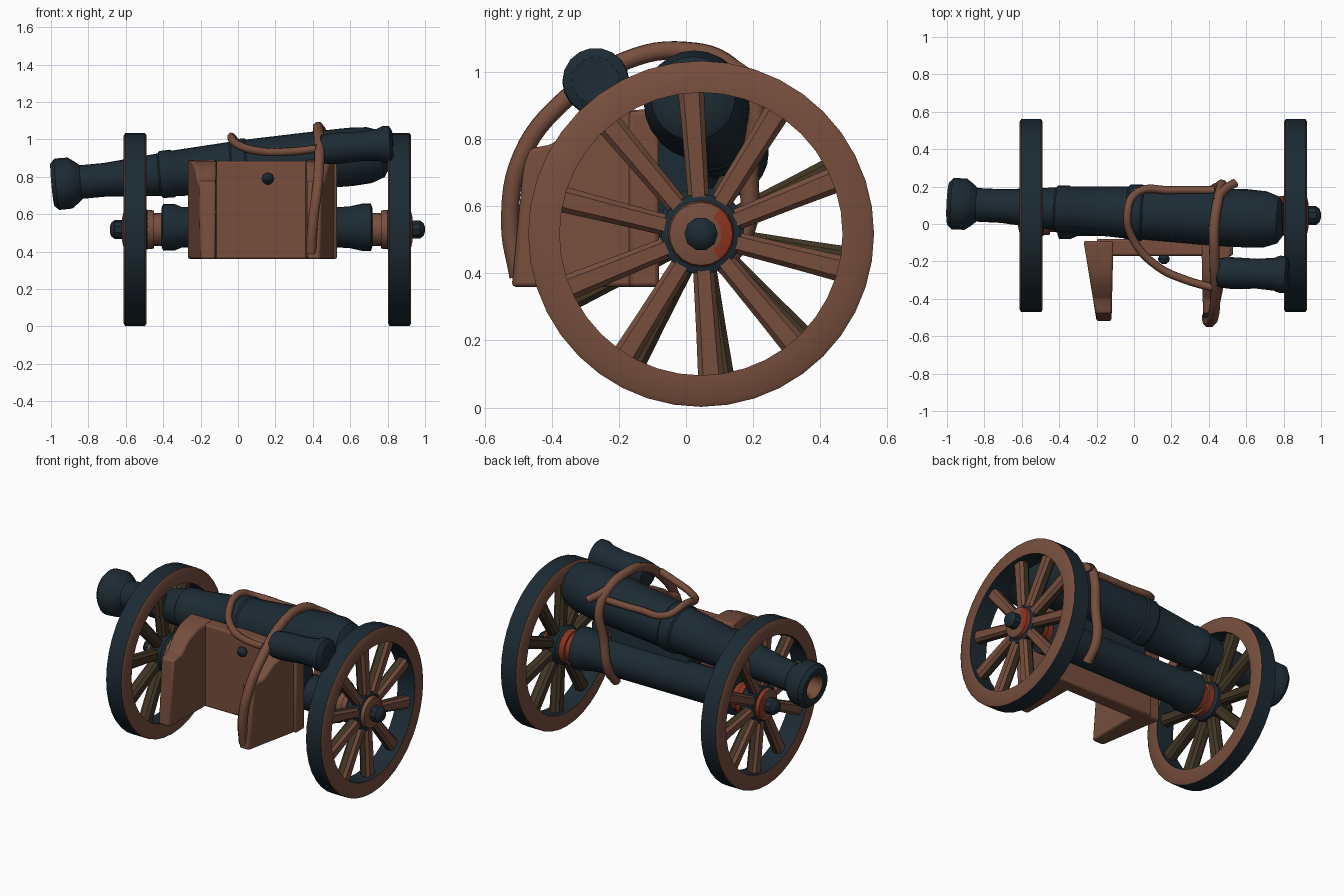
import bpy, bmesh, math
from mathutils import Vector

cube = bpy.data.objects.get("Cube")
if cube:
    bpy.data.objects.remove(cube)


def material(name, rgb):
    m = bpy.data.materials.new(name)
    m.use_nodes = True
    m.diffuse_color = (*rgb, 1)
    m.node_tree.nodes["Principled BSDF"].inputs["Base Color"].default_value = (*rgb, 1)
    return m


IRON = material("dark blue iron", (0.012, 0.024, 0.034))
WOOD = material("brown wood", (0.185, 0.077, 0.047))
RED = material("rust red", (0.26, 0.034, 0.015))
SHADE = material("dark olive wood", (0.055, 0.038, 0.019))


def finish(name, bm, mats, rule=None, smooth=True):
    bmesh.ops.recalc_face_normals(bm, faces=bm.faces[:])
    if rule:
        for f in bm.faces:
            f.material_index = rule(f)
    me = bpy.data.meshes.new(name)
    bm.to_mesh(me)
    bm.free()
    for m in mats:
        me.materials.append(m)
    ob = bpy.data.objects.new(name, me)
    bpy.context.collection.objects.link(ob)
    if smooth:
        bpy.ops.object.select_all(action='DESELECT')
        ob.select_set(True)
        bpy.context.view_layer.objects.active = ob
        bpy.ops.object.shade_smooth_by_angle(angle=math.radians(35))
    return ob


def lathe(name, profile, start, axis, mats, rule=None, segs=24, closed=False):
    """Spin (distance, radius) points round an axis."""
    bm = bmesh.new()
    q = Vector((1, 0, 0)).rotation_difference(Vector(axis))
    rings = []
    for t, r in profile:
        ring = []
        for i in range(segs):
            a = math.tau * i / segs
            ring.append(bm.verts.new(q @ Vector((t, r * math.cos(a), r * math.sin(a))) + Vector(start)))
        rings.append(ring)
    pairs = list(zip(rings, rings[1:]))
    if closed:
        pairs.append((rings[-1], rings[0]))
    for a, b in pairs:
        for i in range(segs):
            j = (i + 1) % segs
            bm.faces.new((a[i], a[j], b[j], b[i]))
    if not closed:
        bm.faces.new(rings[0])
        bm.faces.new(rings[-1])
    return finish(name, bm, mats, rule)


def side_faces(f):
    return 1 if abs(f.normal.x) > 0.6 else 0


def rear_faces(f):
    return 1 if f.normal.y > 0.15 else 0


AXLE_Y, AXLE_Z = 0.045, 0.518


def at_axle(x):
    return (x, AXLE_Y, AXLE_Z)


# Wheels: iron-tyred rim, ten tapered spokes, hub
def wheel(name, x, out, turn):
    w = 0.061
    lathe(name + "_rim", [(-w, 0.422), (-w, 0.503), (-w + 0.008, 0.516), (w - 0.008, 0.516),
                          (w, 0.503), (w, 0.422)], at_axle(x), (1, 0, 0), [IRON, WOOD], side_faces, 40, True)
    bm = bmesh.new()
    for k in range(10):
        a = math.radians(turn + 36 * k)
        along = Vector((0, math.cos(a), math.sin(a)))
        across = Vector((0, -math.sin(a), math.cos(a)))
        rings = []
        for d, half in ((0.09, 0.031), (0.3, 0.035), (0.435, 0.039)):
            rings.append([bm.verts.new(Vector(at_axle(x)) + along * d + across * half * s
                          + Vector((0.034 * u, 0, 0)))
                          for s, u in ((-0.6, -1), (0.6, -1), (1, -0.5), (1, 0.5),
                                       (0.6, 1), (-0.6, 1), (-1, 0.5), (-1, -0.5))])
        for r, s in zip(rings, rings[1:]):
            for i in range(8):
                j = (i + 1) % 8
                bm.faces.new((r[i], r[j], s[j], s[i]))
    finish(name + "_spokes", bm, [SHADE, WOOD], lambda f: 1 if f.normal.x * out > 0.3 else 0, False)
    lathe(name + "_hub", [(-0.07, 0.1), (-0.05, 0.12), (0.03, 0.12), (0.04, 0.1)],
          at_axle(x), (out, 0, 0), [IRON], segs=20)
    lathe(name + "_hub_cap", [(0.035, 0.1), (0.062, 0.094), (0.07, 0.06)],
          at_axle(x), (out, 0, 0), [WOOD, RED], rear_faces, 20)
    lathe(name + "_hub_nut", [(0.05, 0.05), (0.11, 0.05), (0.128, 0.036), (0.135, 0.015)],
          at_axle(x), (out, 0, 0), [IRON], segs=10)
    # wooden sleeve and collar on the inner side, rust red at the rear
    lathe(name + "_sleeve", [(-0.24, 0.085), (-0.05, 0.09)], at_axle(x), (out, 0, 0),
          [WOOD, RED], rear_faces, 16)
    lathe(name + "_collar", [(-0.1, 0.102), (-0.06, 0.106)], at_axle(x), (out, 0, 0),
          [WOOD, RED], rear_faces, 16)


wheel("right_wheel", -0.55, -1, 98)
wheel("left_wheel", 0.864, 1, 94)

# Axle tube
lathe("axle_tube", [(-0.41, 0.1), (-0.4, 0.125), (-0.34, 0.125), (-0.3, 0.108), (0.54, 0.108), (0.6, 0.112),
                    (0.67, 0.128), (0.71, 0.128), (0.72, 0.1)], (0, AXLE_Y, 0.53), (1, 0, 0), [IRON])

# Main barrel, hollow at the muzzle
muzzle, breech = Vector((-0.988, 0.11, 0.758)), Vector((0.8, 0.02, 0.925))
lathe("main_barrel", [(0.3, 0.05), (0.02, 0.062), (0.0, 0.075), (-0.004, 0.115), (0.02, 0.138), (0.09, 0.137),
                      (0.125, 0.112), (0.15, 0.09), (0.28, 0.09), (0.5, 0.108), (0.57, 0.114), (0.58, 0.126),
                      (0.64, 0.128), (0.65, 0.122), (0.96, 0.14), (0.97, 0.15), (1.04, 0.152), (1.05, 0.144),
                      (1.4, 0.153), (1.6, 0.156), (1.7, 0.15), (1.77, 0.125), (1.8, 0.08)],
      muzzle, breech - muzzle, [IRON, WOOD],
      lambda f: 1 if all((v.co - muzzle).cross((breech - muzzle).normalized()).length < 0.08
                         and v.co.x < -0.5 for v in f.verts) else 0)

# Small side barrel with a domed, flared end
lathe("side_barrel", [(0, 0.05), (0.01, 0.078), (0.08, 0.085), (0.22, 0.08), (0.31, 0.088), (0.34, 0.1),
                      (0.375, 0.098), (0.39, 0.07), (0.385, 0.03)],
      (0.44, -0.26, 0.945), (0.37, -0.01, 0.03), [IRON], segs=18)


# Carriage: front panel, two tapering cheeks, support block
def prism(name, profile, left, right, mat, bevel=0.012):
    """Extrude a (y, z) outline across x; left and right give x for each y."""
    bm = bmesh.new()
    a = [bm.verts.new((left(y), y, z)) for y, z in profile]
    b = [bm.verts.new((right(y), y, z)) for y, z in profile]
    bm.faces.new(a)
    bm.faces.new(b)
    for i in range(len(a)):
        j = (i + 1) % len(a)
        bm.faces.new((a[i], a[j], b[j], b[i]))
    ob = finish(name, bm, [mat])
    mod = ob.modifiers.new("soft edges", 'BEVEL')
    mod.width = bevel
    mod.segments = 2


def taper(inner, outer):
    return lambda y: inner + (outer - inner) * (-0.09 - y) / 0.43


cheek = [(-0.09, 0.36), (-0.52, 0.36), (-0.48, 0.77), (-0.4, 0.785), (-0.33, 0.85), (-0.24, 0.885), (-0.09, 0.89)]
prism("right_cheek", cheek, taper(-0.27, -0.2), taper(-0.11, -0.12), WOOD)
prism("left_cheek", cheek, taper(0.36, 0.37), taper(0.53, 0.44), WOOD)
prism("front_panel", [(-0.08, 0.36), (-0.17, 0.36), (-0.17, 0.885), (-0.08, 0.885)],
      lambda y: -0.2, lambda y: 0.53, WOOD)
prism("barrel_support", [(-0.1, 0.55), (0.06, 0.55), (0.04, 0.8), (-0.1, 0.8)],
      lambda y: -0.05, lambda y: 0.5, IRON)
lathe("panel_bolt", [(0, 0.022), (0.02, 0.032), (0.035, 0.028), (0.05, 0.01)],
      (0.16, -0.165, 0.79), (0, -1, 0), [IRON], segs=10)


# Ropes
def rope(name, points, radius):
    cu = bpy.data.curves.new(name, 'CURVE')
    cu.dimensions = '3D'
    cu.bevel_depth = radius
    cu.bevel_resolution = 2
    cu.resolution_u = 6
    cu.use_fill_caps = True
    sp = cu.splines.new('BEZIER')
    sp.bezier_points.add(len(points) - 1)
    for bp, p in zip(sp.bezier_points, points):
        bp.co = p
        bp.handle_left_type = bp.handle_right_type = 'AUTO'
    cu.materials.append(WOOD)
    bpy.context.collection.objects.link(bpy.data.objects.new(name, cu))


rope("lashing_rope", [(0.39, -0.5, 0.39), (0.4, -0.525, 0.55), (0.425, -0.49, 0.75), (0.435, -0.37, 0.91),
                      (0.43, -0.18, 1.035), (0.43, 0, 1.064), (0.45, 0.13, 1.02), (0.47, 0.205, 0.9),
                      (0.45, 0.19, 0.72), (0.43, 0.175, 0.52), (0.43, 0.09, 0.41)], 0.029)
rope("loop_rope", [(0.43, 0.18, 0.96), (0.2, 0.18, 0.96), (0.02, 0.17, 0.97), (-0.035, 0.06, 1.015),
                   (0, -0.09, 0.97), (0.13, -0.23, 0.935), (0.28, -0.3, 0.935), (0.42, -0.34, 0.95)], 0.022)
rope("rope_tail", [(0.44, 0.12, 1.03), (0.48, 0.18, 0.99), (0.54, 0.22, 0.95)], 0.024)
